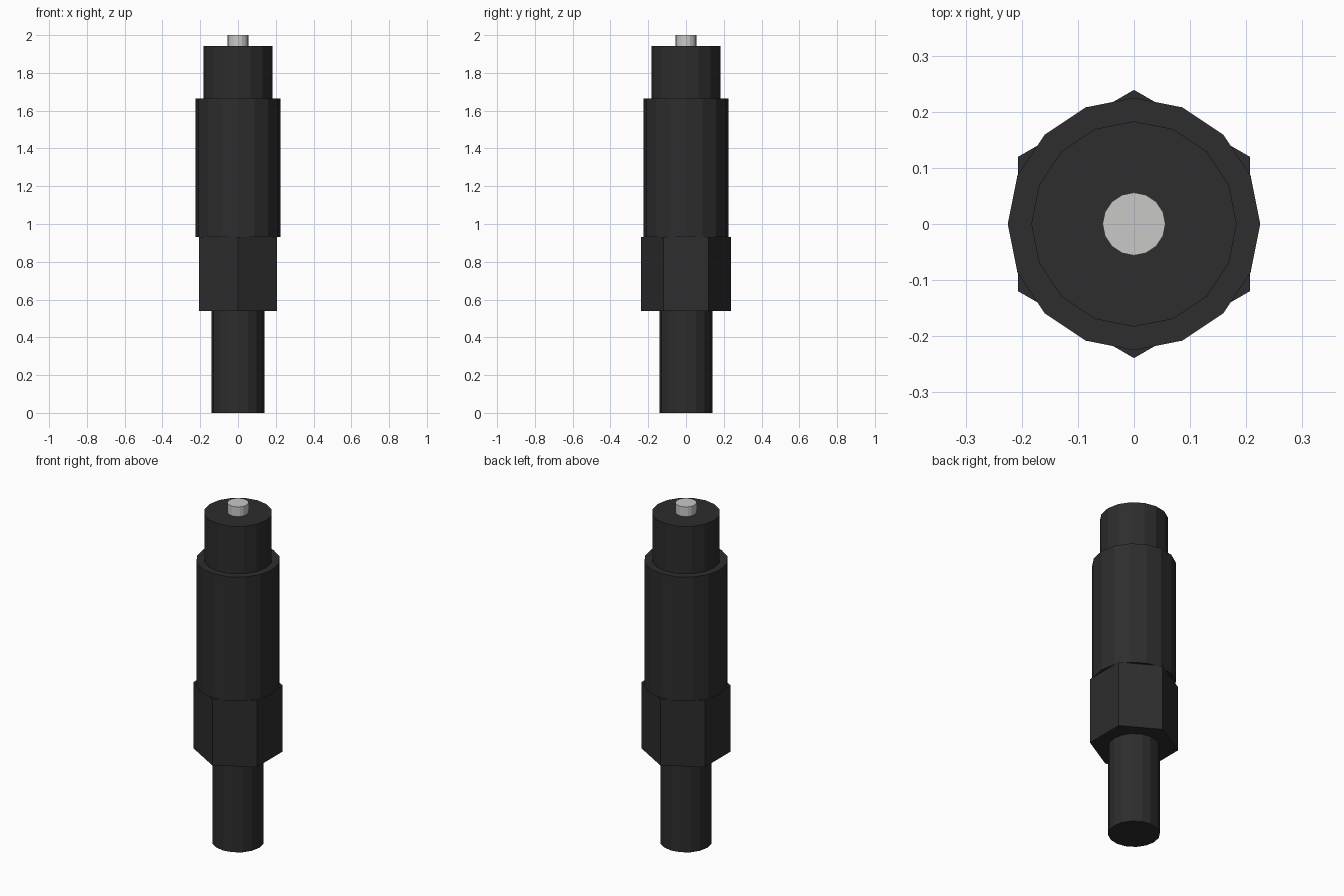
import bpy
import math

if "Cube" in bpy.data.objects:
    bpy.data.objects.remove(bpy.data.objects["Cube"])


def material(name, rgb):
    m = bpy.data.materials.new(name)
    m.diffuse_color = (*rgb, 1.0)
    m.use_nodes = True
    m.node_tree.nodes["Principled BSDF"].inputs["Base Color"].default_value = m.diffuse_color
    return m


black = material("black_plastic", (0.026, 0.026, 0.026))
silver = material("light_metal", (0.58, 0.58, 0.57))


def section(name, sides, radius, z0, z1, mat):
    """Upright flat-sided cylinder between two heights, with a corner on +y."""
    bpy.ops.mesh.primitive_cylinder_add(
        vertices=sides, radius=radius, depth=z1 - z0,
        location=(0, 0, (z0 + z1) / 2))
    ob = bpy.context.object
    ob.name = name
    ob.data.materials.append(mat)
    return ob


# stacked sections, bottom to top
section("lower_shaft", 16, 0.139, 0.0, 0.54, black)
section("hex_nut", 6, 0.239, 0.54, 0.931, black)
section("main_body", 16, 0.225, 0.931, 1.664, black)
section("upper_collar", 16, 0.183, 1.664, 1.943, black)
section("tip_pin", 16, 0.056, 1.943, 2.0, silver)
